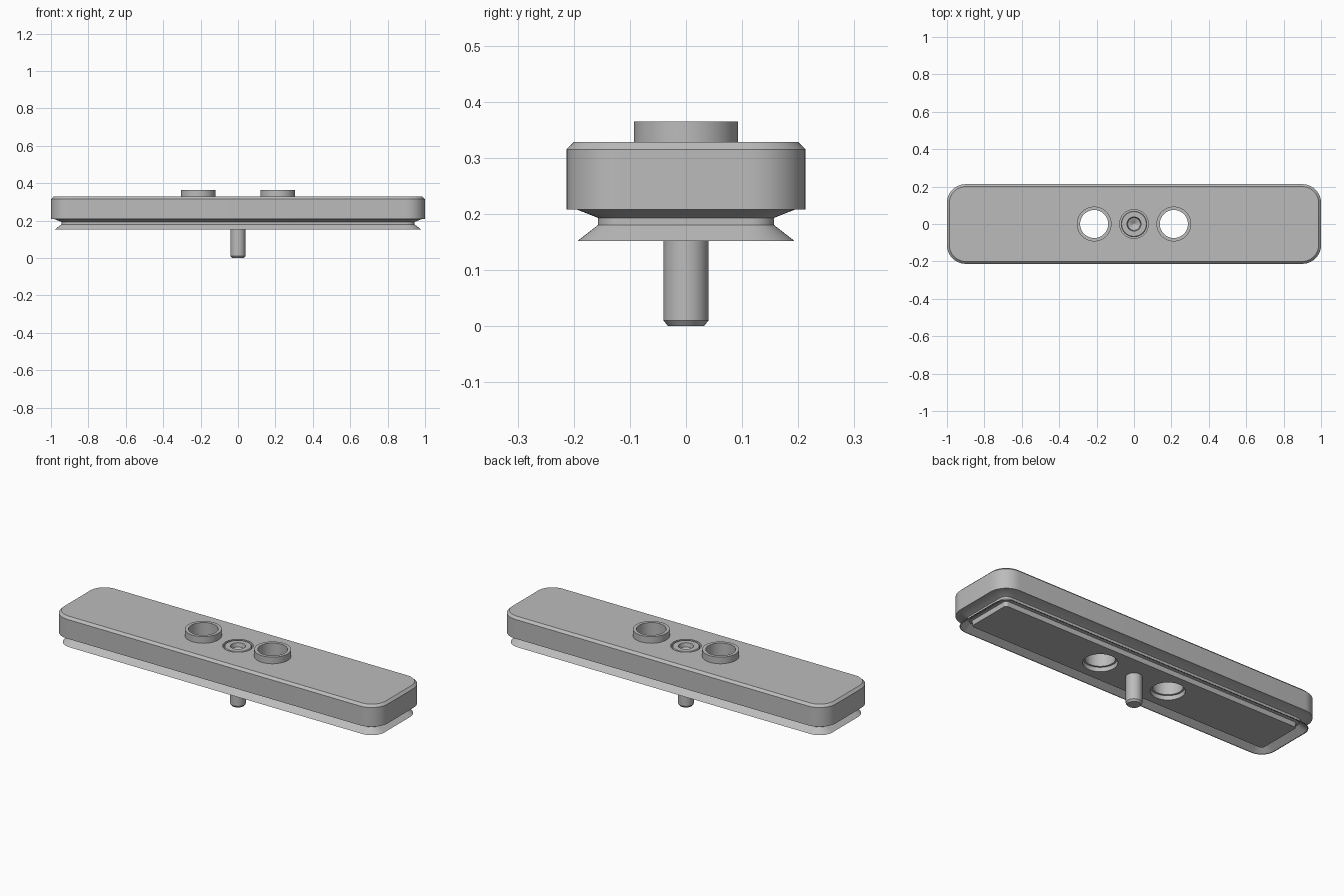
import bpy, bmesh, math

cube = bpy.data.objects.get("Cube")
if cube:
    bpy.data.objects.remove(cube, do_unlink=True)

grey = bpy.data.materials.new("mid grey")
grey.use_nodes = True
colour = (0.5, 0.5, 0.5, 1)
grey.diffuse_color = colour
grey.node_tree.nodes["Principled BSDF"].inputs["Base Color"].default_value = colour


def loft(name, rings, x=0.0, capped=True):
    """Join matching rings of points into a skin, optionally closing both ends."""
    bm = bmesh.new()
    loops = [[bm.verts.new(p) for p in ring] for ring in rings]
    for a, b in zip(loops, loops[1:]):
        for i in range(len(a)):
            j = (i + 1) % len(a)
            bm.faces.new((a[i], a[j], b[j], b[i]))
    if capped:
        bm.faces.new(loops[0][::-1])
        bm.faces.new(loops[-1])
    bmesh.ops.recalc_face_normals(bm, faces=bm.faces)
    mesh = bpy.data.meshes.new(name)
    bm.to_mesh(mesh)
    bm.free()
    mesh.materials.append(grey)
    obj = bpy.data.objects.new(name, mesh)
    obj.location.x = x
    bpy.context.collection.objects.link(obj)
    return obj


def circle(r, z, n=48):
    return [(r * math.cos(math.tau * i / n), r * math.sin(math.tau * i / n), z) for i in range(n)]


def rounded_rect(half_y, z, steps=10):
    """Outline of the plate, inset evenly so that its half width is half_y."""
    inset = 0.213 - half_y
    r = max(0.1 - inset, 0.015)
    cx, cy = 1.0 - inset - r, half_y - r
    points = []
    for quarter, (sx, sy) in enumerate([(1, 1), (-1, 1), (-1, -1), (1, -1)]):
        for k in range(steps + 1):
            a = math.pi / 2 * (quarter + k / steps)
            points.append((sx * cx + r * math.cos(a), sy * cy + r * math.sin(a), z))
    return points


def turned(name, profile, x=0.0, capped=True):
    return loft(name, [circle(r, z) for r, z in profile], x, capped)


def smooth(obj):
    bpy.ops.object.select_all(action="DESELECT")
    obj.select_set(True)
    bpy.context.view_layer.objects.active = obj
    bpy.ops.object.shade_smooth_by_angle(angle=math.radians(25))


# Plate with the flared sealing skirt underneath, from inner underside to top
section = [(0.13, 0.154), (0.133, 0.18), (0.148, 0.182), (0.189, 0.152), (0.193, 0.152),
           (0.157, 0.18), (0.157, 0.193), (0.195, 0.208), (0.213, 0.208),
           (0.213, 0.315), (0.2, 0.328)]
plate = loft("plate", [rounded_rect(y, z) for y, z in section])

# Through holes, wider at the underside, and the screw counterbore
hole = [(0.085, 0.1), (0.085, 0.178), (0.075, 0.178), (0.075, 0.4)]
cutters = [turned("hole_cutter", hole, s * 0.213) for s in (-1, 1)]
cutters.append(turned("counterbore_cutter", [(0.077, 0.27), (0.077, 0.4)]))
bpy.context.view_layer.objects.active = plate
for cutter in cutters:
    cut = plate.modifiers.new("cut", "BOOLEAN")
    cut.operation, cut.solver, cut.object = "DIFFERENCE", "EXACT", cutter
    bpy.ops.object.modifier_apply(modifier=cut.name)
    bpy.data.objects.remove(cutter, do_unlink=True)
smooth(plate)

# Raised collars around the holes
collar = [(0.093, 0.328), (0.093, 0.365), (0.075, 0.365), (0.075, 0.328)]
for side, s in (("left", 1), ("right", -1)):
    smooth(turned(side + "_collar", collar, s * 0.213, capped=False))

# Screw with a chamfered tip and a recessed flush head
screw = [(0.032, 0.0), (0.04, 0.01), (0.04, 0.272), (0.07, 0.272), (0.07, 0.323),
         (0.066, 0.327), (0.038, 0.327), (0.034, 0.305), (0.02, 0.3), (0.003, 0.288)]
smooth(turned("screw", screw))
